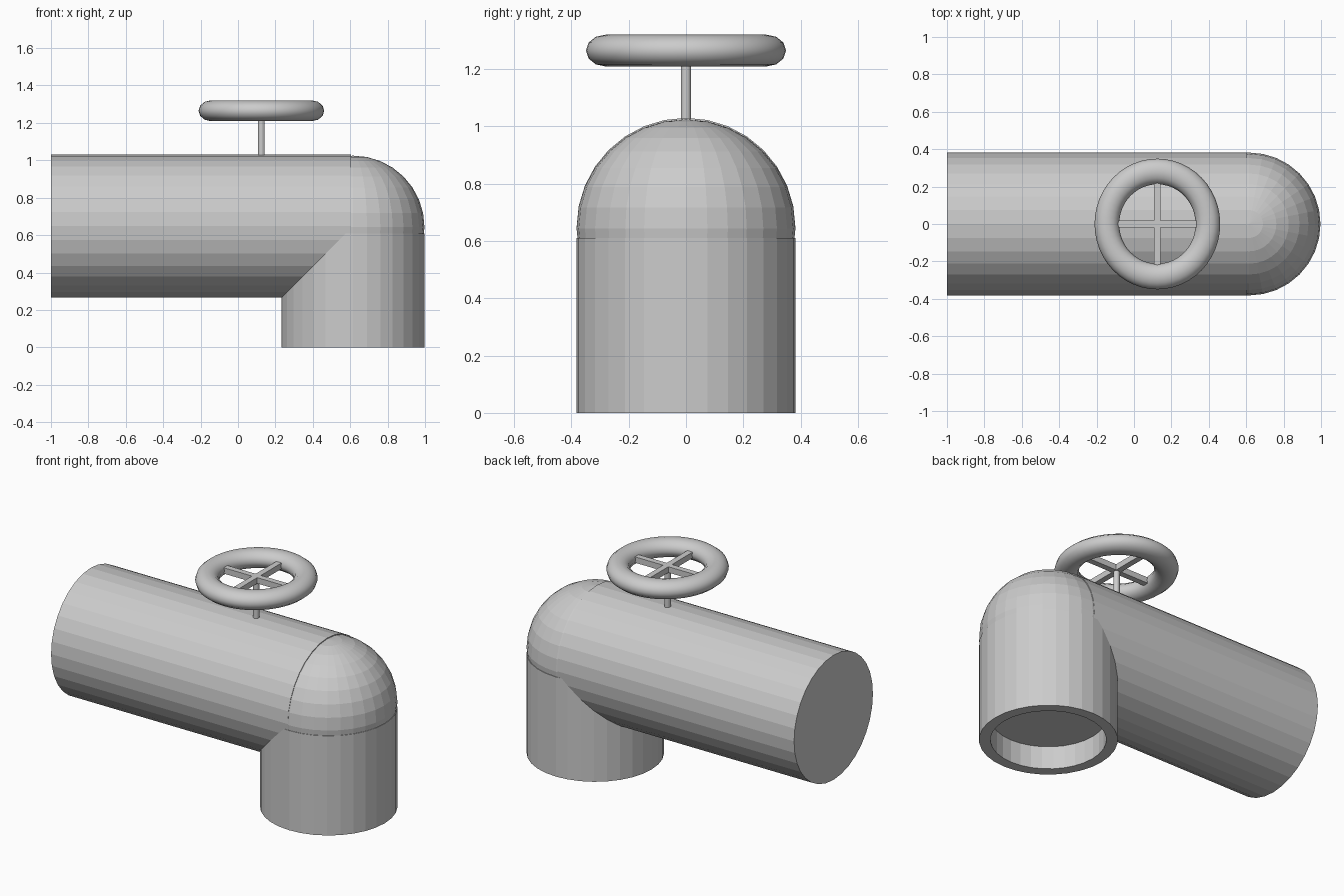
import bpy, bmesh, math

if "Cube" in bpy.data.objects:
    bpy.data.objects.remove(bpy.data.objects["Cube"])

grey = bpy.data.materials.new("light grey")
grey.diffuse_color = (0.6, 0.6, 0.6, 1)
grey.use_nodes = True
grey.node_tree.nodes["Principled BSDF"].inputs["Base Color"].default_value = grey.diffuse_color


def finish(name):
    ob = bpy.context.object
    ob.name = name
    ob.data.materials.append(grey)
    return ob


def cylinder(name, r, length, loc, rot=(0, 0, 0), sides=32):
    bpy.ops.mesh.primitive_cylinder_add(vertices=sides, radius=r, depth=length,
                                        location=loc, rotation=rot)
    return finish(name)


def box(name, size, loc):
    bpy.ops.mesh.primitive_cube_add(size=1, location=loc)
    ob = finish(name)
    ob.scale = size
    return ob


R = 0.382        # pipe radius
EX = 0.615       # elbow axis
PZ = 0.648       # horizontal pipe axis height
WX, WZ = 0.125, 1.265   # hand wheel centre

# horizontal pipe with closed end
cylinder("horizontal_pipe", R, 1.605, (-0.1975, 0, PZ), (0, math.pi / 2, 0))

# elbow ball
bpy.ops.mesh.primitive_uv_sphere_add(segments=32, ring_count=16, radius=R,
                                     location=(EX, 0, PZ - 0.005))
finish("elbow")

# vertical spout with a recessed mouth
spout = cylinder("spout", R, 0.61, (EX, 0, 0.305))
bm = bmesh.new()
bm.from_mesh(spout.data)
bottom = min(bm.faces, key=lambda f: f.calc_center_median().z)
bmesh.ops.inset_region(bm, faces=[bottom], thickness=0.063)
floor = bmesh.ops.extrude_discrete_faces(bm, faces=[bottom])["faces"][0]
bmesh.ops.translate(bm, verts=floor.verts, vec=(0, 0, 0.14))
bm.to_mesh(spout.data)
bm.free()

# valve stem
cylinder("valve_stem", 0.018, 0.27, (WX, 0, 1.135))

# hand wheel rim, slightly flattened
bpy.ops.mesh.primitive_torus_add(major_segments=48, minor_segments=12,
                                 major_radius=0.27, minor_radius=0.066,
                                 location=(WX, 0, WZ))
rim = finish("wheel_rim")
rim.scale = (1, 1.04, 0.84)
bpy.ops.object.shade_smooth()

# crossed spokes
box("spoke_x", (0.46, 0.036, 0.036), (WX, 0, WZ))
box("spoke_y", (0.036, 0.48, 0.036), (WX, 0, WZ))
